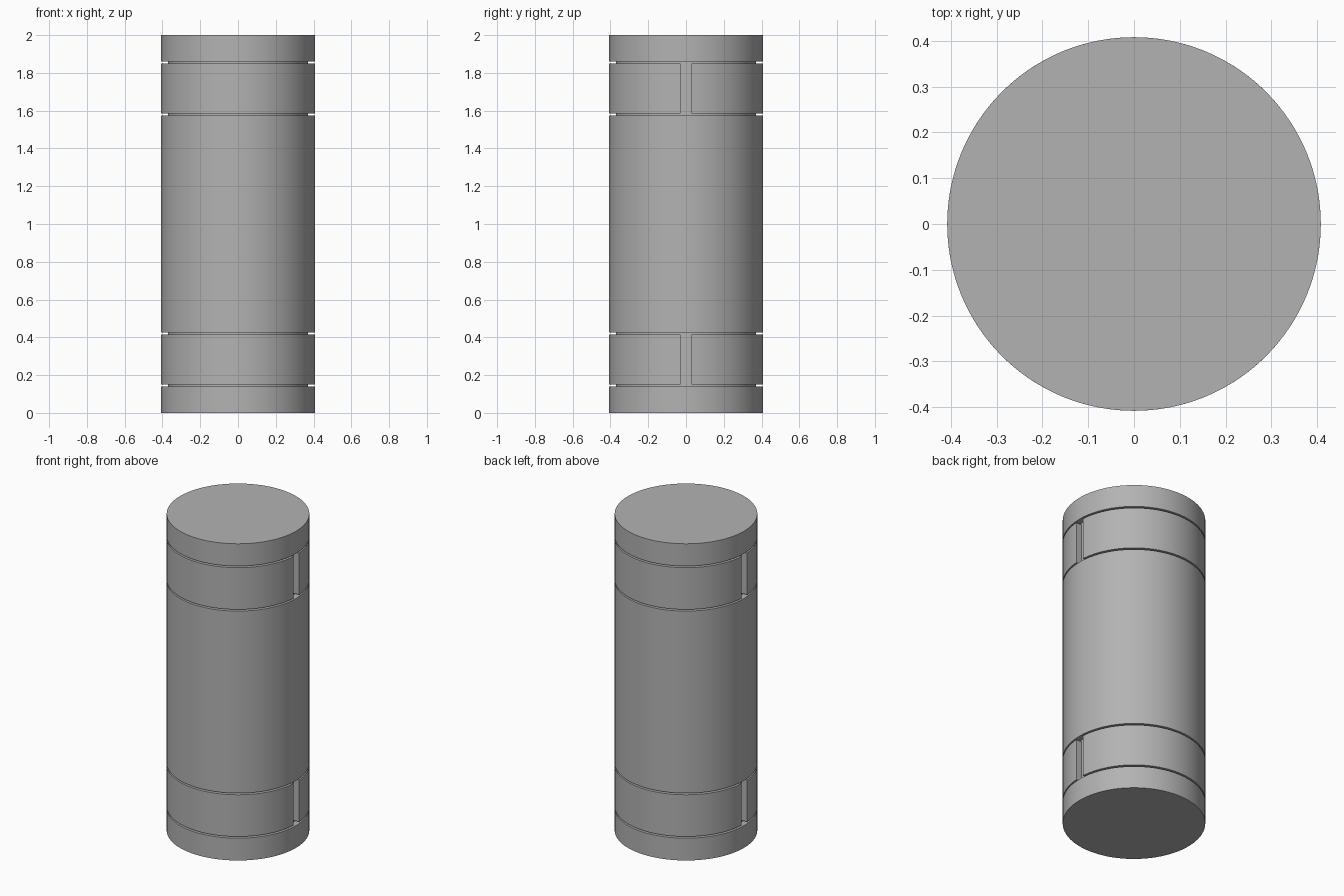
import bpy, bmesh, math

RADIUS, CORE_RADIUS = 0.408, 0.37
SIDES = 128
GAP = 0.029          # half width of the slot between two band halves
GROOVE = 0.005       # half height of a ring groove

cube = bpy.data.objects.get("Cube")
if cube:
    bpy.data.objects.remove(cube, do_unlink=True)

grey = bpy.data.materials.new("plain grey")
grey.use_nodes = True
colour = (0.45, 0.45, 0.45, 1)
grey.diffuse_color = colour
grey.node_tree.nodes["Principled BSDF"].inputs["Base Color"].default_value = colour


def arc(radius, start, end, steps):
    angles = [start + (end - start) * i / steps for i in range(steps + 1)]
    return [(radius * math.cos(a), radius * math.sin(a)) for a in angles]


def prism(name, outline, bottom, top):
    """Extrude a flat outline from bottom to top."""
    bm = bmesh.new()
    face = bm.faces.new([bm.verts.new((x, y, bottom)) for x, y in outline])
    sweep = bmesh.ops.extrude_face_region(bm, geom=[face])
    verts = [v for v in sweep["geom"] if isinstance(v, bmesh.types.BMVert)]
    bmesh.ops.translate(bm, vec=(0, 0, top - bottom), verts=verts)
    bmesh.ops.recalc_face_normals(bm, faces=bm.faces)
    mesh = bpy.data.meshes.new(name)
    bm.to_mesh(mesh)
    bm.free()
    mesh.materials.append(grey)
    obj = bpy.data.objects.new(name, mesh)
    bpy.context.collection.objects.link(obj)
    bpy.ops.object.select_all(action='DESELECT')
    obj.select_set(True)
    bpy.context.view_layer.objects.active = obj
    bpy.ops.object.shade_smooth_by_angle(angle=math.radians(30))


def disc(radius):
    return arc(radius, 0, math.tau, SIDES)[:-1]


def half_ring(side):
    """Half of a band, stopping short of the side slots."""
    turn = 0 if side > 0 else math.pi
    outer, inner = math.asin(GAP / RADIUS), math.asin(GAP / CORE_RADIUS)
    return (arc(RADIUS, turn + outer, turn + math.pi - outer, SIDES // 2)
            + arc(CORE_RADIUS, turn + math.pi - inner, turn + inner, SIDES // 2))


# Full-width drums
low, high = 0.146, 0.42      # groove centres around the lower band
prism("bottom_cap", disc(RADIUS), 0, low - GROOVE)
prism("main_body", disc(RADIUS), high + GROOVE, 2 - high - GROOVE)
prism("top_cap", disc(RADIUS), 2 - low + GROOVE, 2)

# Narrow cores and the split bands around them
for level, start, end in (("lower", low, high), ("upper", 2 - high, 2 - low)):
    prism(level + "_core", disc(CORE_RADIUS), start - GROOVE, end + GROOVE)
    for label, side in (("back", 1), ("front", -1)):
        prism(f"{level}_{label}_band", half_ring(side), start + GROOVE, end - GROOVE)
